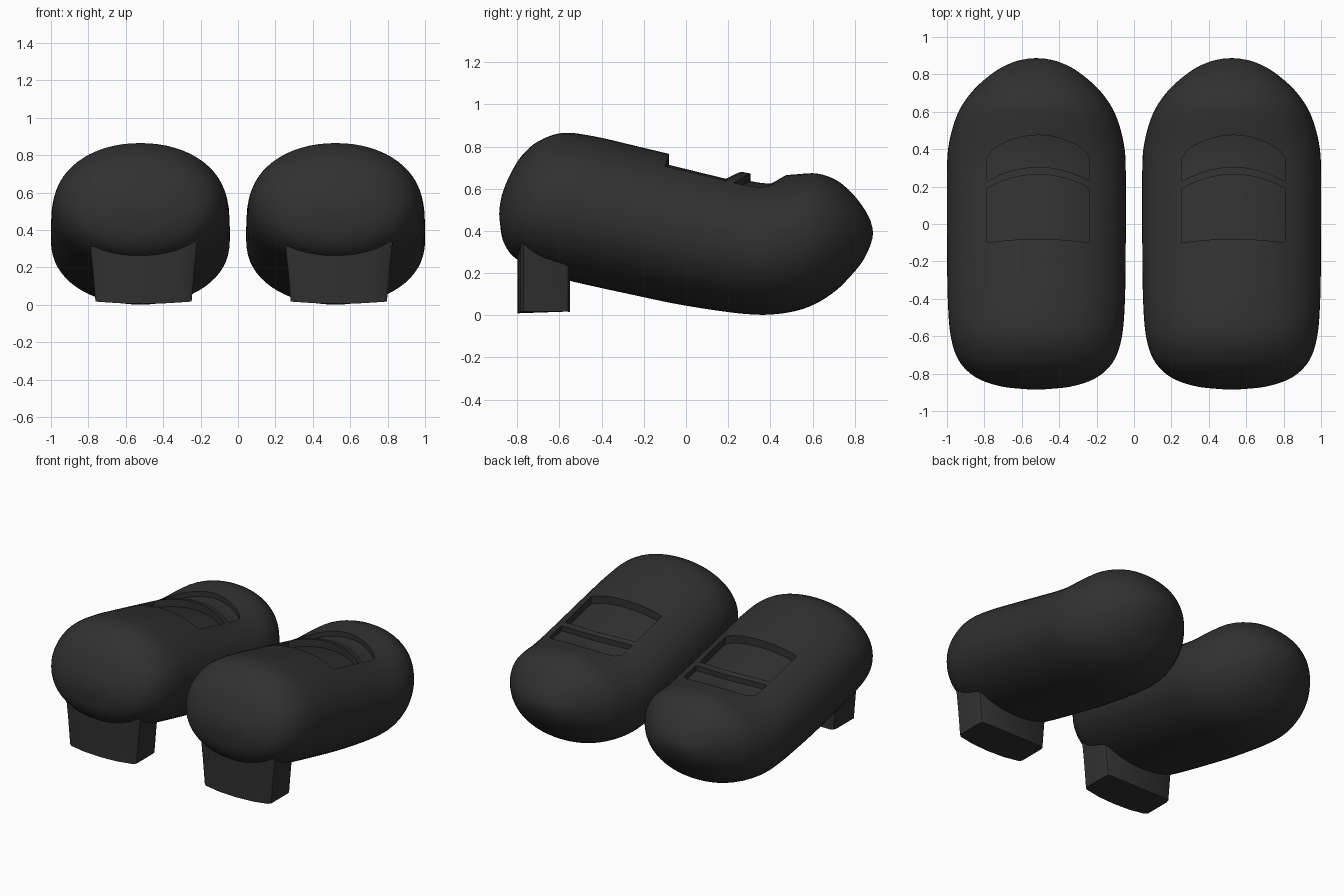
import bpy, bmesh, math
from mathutils import Vector
from mathutils.bvhtree import BVHTree

if "Cube" in bpy.data.objects:
    bpy.data.objects.remove(bpy.data.objects["Cube"])

mat = bpy.data.materials.new("black_leather")
mat.diffuse_color = (0.03, 0.03, 0.03, 1)
mat.use_nodes = True
mat.node_tree.nodes["Principled BSDF"].inputs["Base Color"].default_value = mat.diffuse_color

# Body stations from heel end to toe: y, half width, top z, bottom z
STATIONS = [
    (-.883, .06, .52, .44), (-.87, .18, .58, .36), (-.835, .295, .665, .295),
    (-.78, .375, .755, .25), (-.70, .43, .825, .205), (-.58, .461, .865, .17),
    (-.42, .473, .845, .133), (-.24, .477, .803, .094), (-.06, .478, .76, .056),
    (.12, .478, .716, .026), (.28, .478, .677, .006), (.40, .472, .66, .003),
    (.52, .446, .668, .02), (.62, .406, .672, .057), (.71, .342, .642, .116),
    (.78, .268, .586, .185), (.835, .19, .52, .252), (.87, .11, .46, .32),
    (.884, .045, .415, .365)]


def add_object(name, bm):
    bmesh.ops.recalc_face_normals(bm, faces=bm.faces)
    me = bpy.data.meshes.new(name)
    bm.to_mesh(me)
    bm.free()
    ob = bpy.data.objects.new(name, me)
    bpy.context.collection.objects.link(ob)
    me.materials.append(mat)
    return ob


def bridge(bm, rings):
    n = len(rings[0])
    for a, b in zip(rings, rings[1:]):
        for i in range(n):
            bm.faces.new((a[i], a[(i + 1) % n], b[(i + 1) % n], b[i]))


def smooth(ob, angle=40):
    bpy.ops.object.select_all(action='DESELECT')
    ob.select_set(True)
    bpy.context.view_layer.objects.active = ob
    bpy.ops.object.shade_smooth_by_angle(angle=math.radians(angle))


def spline(points, steps):
    p = [Vector(q) for q in points]
    p = [2 * p[0] - p[1]] + p + [2 * p[-1] - p[-2]]
    out = []
    for a, b, c, d in zip(p, p[1:], p[2:], p[3:]):
        for k in range(steps):
            t = k / steps
            out.append(.5 * (2 * b + (c - a) * t + (2 * a - 5 * b + 4 * c - d) * t * t
                             + (3 * b - a - 3 * c + d) * t ** 3))
    return out + [p[-2]]


def spow(v, e):
    return math.copysign(abs(v) ** e, v)


# Shoe body: rounded sections lofted along y
def make_body():
    bm = bmesh.new()
    rings, n, e = [], 64, 2 / 2.1
    for y, w, zt, zb in spline(STATIONS, 4):
        zc, h = (zt + zb) / 2, (zt - zb) / 2
        rings.append([bm.verts.new((w * spow(math.cos(a), e), y, zc + h * spow(math.sin(a), e)))
                      for a in (2 * math.pi * i / n for i in range(n))])
    bridge(bm, rings)
    for ring, y in ((rings[0], -.886), (rings[-1], .887)):
        c = bm.verts.new((0, y, sum(v.co.z for v in ring) / n))
        for i in range(n):
            bm.faces.new((ring[i], ring[(i + 1) % n], c))
    return add_object("shoe_left", bm)


# Opening cutter: its floor follows the body surface at a fixed depth
def make_cutter(name, tree, lower, upper, depth, nx=24, ny=10):
    bm = bmesh.new()
    layers = []
    for dz in (-depth, .15):
        grid = []
        for i in range(nx + 1):
            u = 2 * i / nx - 1
            y0, y1 = lower(u), upper(u)
            x = .01 + .275 * u
            col = []
            for j in range(ny + 1):
                y = y0 + (y1 - y0) * j / ny
                z = tree.ray_cast(Vector((x, y, 3)), Vector((0, 0, -1)))[0].z
                col.append(bm.verts.new((x, y, z + dz)))
            grid.append(col)
        for i in range(nx):
            for j in range(ny):
                bm.faces.new((grid[i][j], grid[i + 1][j], grid[i + 1][j + 1], grid[i][j + 1]))
        rim = [grid[i][0] for i in range(nx)] + [grid[nx][j] for j in range(ny)]
        rim += [grid[i][ny] for i in range(nx, 0, -1)] + [grid[0][j] for j in range(ny, 0, -1)]
        layers.append(rim)
    bridge(bm, layers)
    ob = add_object(name, bm)
    ob.hide_render = True
    return ob


def arch(edge, rise, corner=0):
    return lambda u: edge + rise * (1 - u * u) - corner * abs(u) ** 16


# Heel block: tapered, with rounded vertical edges
def make_heel():
    bm = bmesh.new()
    rings = []
    for z, hw in ((.006, .257), (.2, .273), (.4, .295)):
        half = [(0, -.80), (hw * .5, -.797), (hw * .93, -.785), (hw, -.77),
                (hw, -.585), (hw * .97, -.56), (hw * .9, -.55)]
        outline = half + [(-x, y) for x, y in half[:0:-1]]
        rings.append([bm.verts.new((x + .017, y, z + (.012 * (x / hw) ** 2 if z < .1 else 0)))
                      for x, y in outline])
    bridge(bm, rings)
    bm.faces.new(rings[0])
    bm.faces.new(rings[-1])
    return add_object("heel_left", bm)


body = make_body()
bm = bmesh.new()
bm.from_mesh(body.data)
tree = BVHTree.FromBMesh(bm)
bm.free()

cutters = [
    make_cutter("main_opening", tree, arch(-.10, .02), arch(.19, .075), .052),
    make_cutter("front_opening", tree, arch(.228, .077), arch(.38, .095, .03), .036)]
bpy.context.view_layer.objects.active = body
for c in cutters:
    m = body.modifiers.new(c.name, 'BOOLEAN')
    m.operation, m.solver, m.object = 'DIFFERENCE', 'EXACT', c
    bpy.ops.object.modifier_apply(modifier=m.name)
for c in cutters:
    bpy.data.objects.remove(c)

# The second shoe is a plain copy of the first
for ob in (body, make_heel()):
    smooth(ob)
    twin = ob.copy()
    twin.name = ob.name.replace("left", "right")
    bpy.context.collection.objects.link(twin)
    ob.location.x, twin.location.x = -.522, .522
